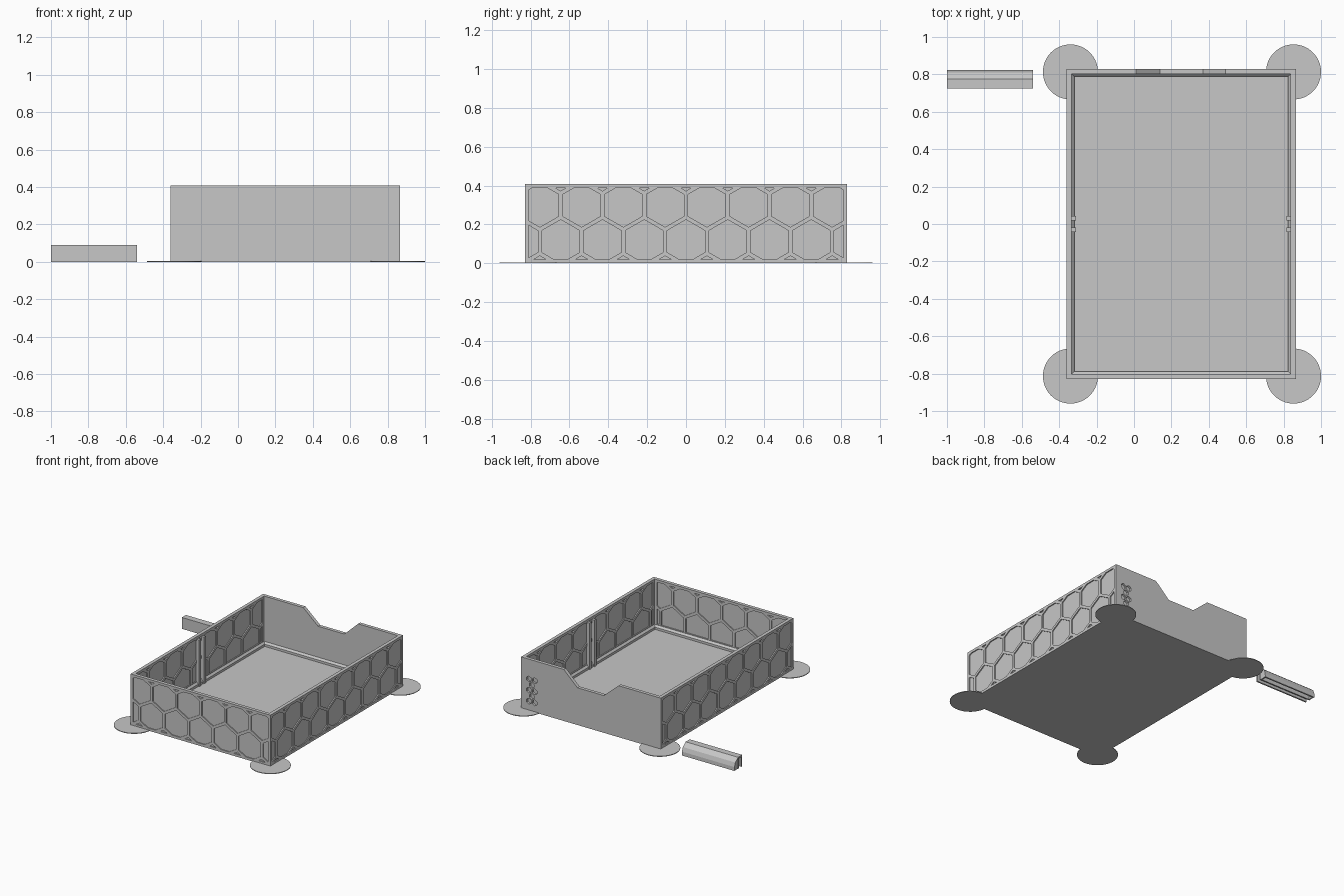
import bpy, bmesh, math
from mathutils import Vector
from mathutils.geometry import tessellate_polygon

if "Cube" in bpy.data.objects:
    bpy.data.objects.remove(bpy.data.objects["Cube"])

CX, HX, HY, H = 0.2525, 0.6125, 0.83, 0.408   # tray centre, half sizes, height
T, FLOOR, DEPTH = 0.027, 0.018, 0.008         # wall, floor, hexagon recess depth
IX, IY = HX - T, HY - T                       # half sizes of the inside

grey = bpy.data.materials.new("warm_grey")
grey.diffuse_color = (0.57, 0.57, 0.57, 1)
grey.use_nodes = True
grey.node_tree.nodes["Principled BSDF"].inputs["Base Color"].default_value = grey.diffuse_color


def make(name, bm):
    bmesh.ops.recalc_face_normals(bm, faces=bm.faces)
    me = bpy.data.meshes.new(name)
    bm.to_mesh(me)
    bm.free()
    me.materials.append(grey)
    ob = bpy.data.objects.new(name, me)
    bpy.context.collection.objects.link(ob)
    return ob


def face(bm, pts):
    return bm.faces.new([bm.verts.new(p) for p in pts])


def prism(bm, pts, to3d, a, b):
    """Extrude a 2D outline between depths a and b; to3d maps (u, v, depth)."""
    lo = [bm.verts.new(to3d(u, v, a)) for u, v in pts]
    hi = [bm.verts.new(to3d(u, v, b)) for u, v in pts]
    bm.faces.new(lo)
    bm.faces.new(hi[::-1])
    n = len(pts)
    for i in range(n):
        j = (i + 1) % n
        bm.faces.new((lo[i], hi[i], hi[j], lo[j]))


def box(bm, x0, x1, y0, y1, z0, z1):
    prism(bm, [(x0, y0), (x1, y0), (x1, y1), (x0, y1)],
          lambda u, v, d: (u, v, d), z0, z1)


def panel(bm, outline, holes, to3d, d, recess):
    """Flat wall face at depth d with pockets sunk to depth recess."""
    loops = [outline] + holes
    flat = [p for loop in loops for p in loop]
    verts = [bm.verts.new(to3d(u, v, d)) for u, v in flat]
    for tri in tessellate_polygon([[Vector((u, v, 0)) for u, v in lp] for lp in loops]):
        bm.faces.new([verts[i] for i in tri])
    start = len(outline)
    for hole in holes:
        n = len(hole)
        top = verts[start:start + n]
        low = [bm.verts.new(to3d(u, v, recess)) for u, v in hole]
        bm.faces.new(low)
        for i in range(n):
            j = (i + 1) % n
            bm.faces.new((top[i], top[j], low[j], low[i]))
        start += n


def clip(pts, axis, limit, sign):
    """Keep the part of a convex outline where sign * (p - limit) >= 0."""
    out = []
    for i, p in enumerate(pts):
        q = pts[(i + 1) % len(pts)]
        dp, dq = sign * (p[axis] - limit), sign * (q[axis] - limit)
        if dp >= 0:
            out.append(p)
        if dp * dq < 0:
            t = dp / (dp - dq)
            out.append((p[0] + t * (q[0] - p[0]), p[1] + t * (q[1] - p[1])))
    return out


def hexagon(cu, cv, r):
    return [(cu + r * math.sin(math.pi / 3 * k), cv + r * math.cos(math.pi / 3 * k))
            for k in range(6)]


def honeycomb(half, z0, z1):
    """Two full staggered rows plus slivers, kept inside a plain border."""
    pitch, holes = 0.215, []
    for row in range(-1, 3):
        for k in range(-9, 10):
            pts = hexagon((k + 0.5 * (row % 2)) * pitch, 0.112 + row * pitch * 0.866, 0.112)
            for axis, lim, s in ((0, -half, 1), (0, half, -1), (1, z0, 1), (1, z1, -1)):
                pts = clip(pts, axis, lim, s) if pts else pts
            if len(pts) > 2:
                us, vs = [p[0] for p in pts], [p[1] for p in pts]
                if max(us) - min(us) > 0.008 and max(vs) - min(vs) > 0.004:
                    holes.append(pts)
    return holes


def rect(half, z0):
    return [(-half, z0), (half, z0), (half, H), (-half, H)]


# tray side walls and front wall, pocketed outside and inside
bm = bmesh.new()
for s in (-1, 1):
    side = lambda u, v, d, s=s: (CX + s * d, u, v)
    panel(bm, rect(HY, 0), honeycomb(HY - 0.02, 0.02, H - 0.02), side, HX, HX - DEPTH)
    panel(bm, rect(IY, FLOOR), honeycomb(IY - 0.02, 0.055, H - 0.02), side, IX, IX + DEPTH)
front = lambda u, v, d: (CX + u, -d, v)
panel(bm, rect(HX, 0), honeycomb(HX - 0.02, 0.02, H - 0.02), front, HY, HY - DEPTH)
panel(bm, rect(IX, FLOOR), honeycomb(IX - 0.02, 0.055, H - 0.02), front, IY, IY + DEPTH)

# back wall with a finger notch and a cluster of small hexagons
back = lambda u, v, d: (u, d, v)
notch = [(0.49, H), (0.37, 0.295), (0.14, 0.295), (0.01, H)]
cells = [hexagon(0.745 + 0.05 * c + 0.025 * (r % 2), 0.075 + r * 0.044, 0.023)
         for r in range(5) for c in range(2) if not (c and r % 2)]


def back_outline(half, z0):
    return ([(CX - half, z0), (CX + half, z0), (CX + half, H)] + notch + [(CX - half, H)])


panel(bm, back_outline(HX, 0), cells, back, HY, HY - 0.015)
panel(bm, back_outline(IX, FLOOR), [], back, IY, IY)

# rim, underside and floor closing the tray
outer_top, inner_top = back_outline(HX, 0)[2:], back_outline(IX, FLOOR)[2:]
for i in range(5):
    face(bm, [back(*outer_top[i], HY), back(*outer_top[i + 1], HY),
              back(*inner_top[i + 1], IY), back(*inner_top[i], IY)])
face(bm, [(CX - HX, -HY, H), (CX + HX, -HY, H), (CX + IX, -IY, H), (CX - IX, -IY, H)])
for s in (-1, 1):
    face(bm, [(CX + s * HX, -HY, H), (CX + s * HX, HY, H),
              (CX + s * IX, IY, H), (CX + s * IX, -IY, H)])
for x, y, z in ((HX, HY, 0), (IX, IY, FLOOR)):
    face(bm, [(CX + i * x, j * y, z) for i, j in ((-1, -1), (1, -1), (1, 1), (-1, 1))])
bmesh.ops.remove_doubles(bm, verts=bm.verts, dist=0.00005)
make("tray_body", bm)

# chamfered ledge running round the floor
bm = bmesh.new()
rings = []
for inset, z in ((T - 0.004, 0.01), (T - 0.004, 0.05), (T, 0.05),
                 (T + 0.014, 0.036), (T + 0.014, 0.01)):
    x, y = HX - inset, HY - inset
    rings.append([bm.verts.new((CX + i * x, j * y, z))
                  for i, j in ((-1, -1), (1, -1), (1, 1), (-1, 1))])
for r in range(5):
    p, q = rings[r], rings[(r + 1) % 5]
    for k in range(4):
        m = (k + 1) % 4
        bm.faces.new((p[k], p[m], q[m], q[k]))
make("floor_ledge", bm)

# paired divider guides halfway along each side wall
bm = bmesh.new()
for s in (-1, 1):
    for y in (0.03, -0.03):
        xs = sorted((CX + s * (IX + 0.004), CX + s * (IX - 0.022)))
        box(bm, *xs, y - 0.012, y + 0.012, 0.01, H - 0.02)
make("divider_guides", bm)

# thin round pads under the corners
for sx in (-0.34, 0.853):
    for sy in (-0.813, 0.813):
        bm = bmesh.new()
        bmesh.ops.create_cone(bm, cap_ends=True, segments=64, radius1=0.147,
                              radius2=0.147, depth=0.005)
        bmesh.ops.translate(bm, verts=bm.verts, vec=Vector((sx, sy, 0.0025)))
        make("corner_pad", bm)

# separate clip-on handle: plate, slot and hollow rounded grip
X0, X1 = -1.0, -0.54
along_x = lambda u, v, d: (d, u, v)
bm = bmesh.new()
prism(bm, [(0.725, 0), (0.737, 0), (0.737, 0.078), (0.764, 0.078), (0.764, 0), (0.774, 0),
           (0.774, 0.078), (0.795, 0.062), (0.806, 0.045), (0.811, 0.02), (0.811, 0),
           (0.823, 0), (0.822, 0.03), (0.811, 0.062), (0.776, 0.09),
           (0.725, 0.09)], along_x, X0, X1)
make("clip_handle", bm)
bm = bmesh.new()
for a in (X0 + 0.001, X1 - 0.011):
    prism(bm, [(0.77, 0), (0.818, 0), (0.817, 0.025), (0.807, 0.057), (0.776, 0.083)],
          along_x, a, a + 0.01)
make("clip_handle_ends", bm)
